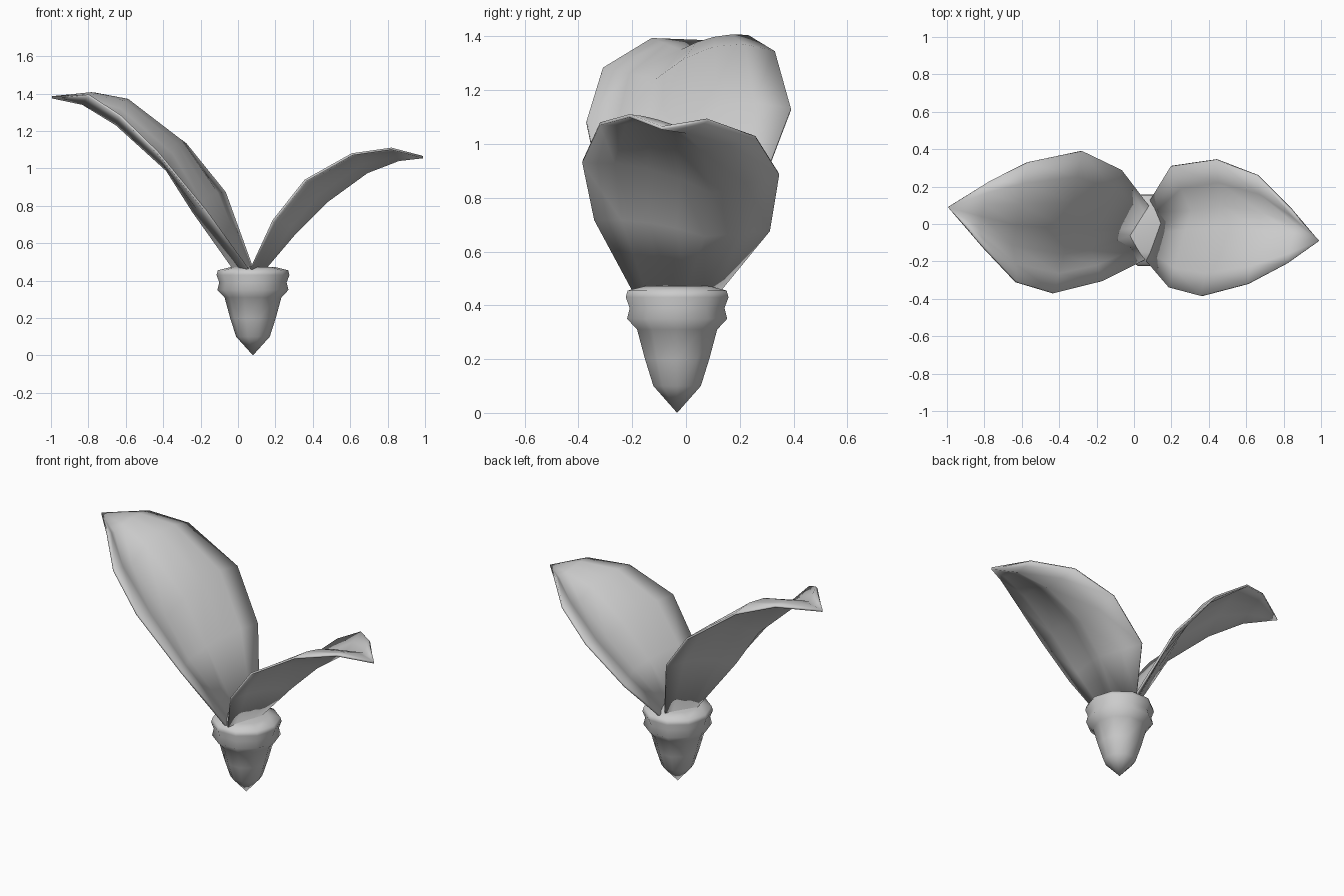
import bpy, bmesh, math
from mathutils import Vector

if "Cube" in bpy.data.objects:
    bpy.data.objects.remove(bpy.data.objects["Cube"])


def finish(name, bm):
    bmesh.ops.remove_doubles(bm, verts=bm.verts, dist=0.0005)
    bmesh.ops.recalc_face_normals(bm, faces=bm.faces)
    for f in bm.faces:
        f.smooth = True
    mesh = bpy.data.meshes.new(name)
    bm.to_mesh(mesh)
    bm.free()
    ob = bpy.data.objects.new(name, mesh)
    bpy.context.collection.objects.link(ob)
    return ob


def skin(bm, rows, closed=False):
    grid = [[bm.verts.new(p) for p in row] for row in rows]
    n = len(grid[0])
    for a, b in zip(grid, grid[1:]):
        for i in range(n if closed else n - 1):
            j = (i + 1) % n
            bm.faces.new((a[i], a[j], b[j], b[i]))


def seed(name, profile, cx, cy, sides):
    bm = bmesh.new()
    rows = []
    for r, z in profile:
        rows.append([(cx + r * math.cos(2 * math.pi * i / sides),
                      cy + 1.03 * r * math.sin(2 * math.pi * i / sides), z)
                     for i in range(sides)])
    skin(bm, rows, closed=True)
    return finish(name, bm)


def wing(name, narrow, crease, broad, bulge, thickness=0.012):
    # each section: narrow flap, groove, then a broad gently bulging blade
    bm = bmesh.new()
    rows = []
    for a, c, b, h in zip(narrow, crease, broad, bulge):
        a, c, b = Vector(a), Vector(c), Vector(b)
        row = [a, a.lerp(c, 0.5)]
        for k in range(5):
            t = k / 4
            row.append(c.lerp(b, t) + Vector((0, 0, 4 * h * t * (1 - t))))
        rows.append(row)
    skin(bm, rows)
    ob = finish(name, bm)
    mod = ob.modifiers.new("thickness", "SOLIDIFY")
    mod.thickness = thickness
    mod.offset = 0
    return ob


# Seed body with a double collar
seed("seed_body",
     [(0, 0), (0.09, 0.10), (0.122, 0.20), (0.152, 0.31), (0.19, 0.35), (0.18, 0.39),
      (0.195, 0.43), (0.188, 0.455), (0.12, 0.472), (0, 0.475)],
     0.08, -0.033, 10)

# Tall left wing
wing("left_wing",
     narrow=[(0.06, -0.19, 0.45), (-0.17, -0.305, 0.77), (-0.43, -0.37, 1.085),
             (-0.63, -0.31, 1.28), (-0.80, -0.13, 1.39), (-0.995, 0.09, 1.38)],
     crease=[(-0.02, -0.06, 0.46), (-0.24, -0.14, 0.77), (-0.38, -0.16, 0.99),
             (-0.65, -0.115, 1.235), (-0.83, -0.02, 1.345), (-0.995, 0.09, 1.38)],
     broad=[(0.075, 0.10, 0.47), (-0.07, 0.29, 0.87), (-0.28, 0.39, 1.13),
            (-0.57, 0.33, 1.34), (-0.77, 0.23, 1.40), (-0.995, 0.09, 1.38)],
     bulge=[0, 0.03, 0.07, 0.07, 0.02, 0])

# Shorter right wing, its flap on the opposite side
wing("right_wing",
     narrow=[(0.09, 0.13, 0.46), (0.20, 0.31, 0.68), (0.44, 0.345, 0.89),
             (0.66, 0.26, 1.025), (0.84, 0.08, 1.09), (0.99, -0.09, 1.06)],
     crease=[(0.14, 0.0, 0.46), (0.31, 0.07, 0.66), (0.47, 0.10, 0.82),
             (0.69, 0.06, 0.98), (0.86, 0.0, 1.045), (0.99, -0.09, 1.06)],
     broad=[(0.07, -0.20, 0.46), (0.19, -0.34, 0.72), (0.36, -0.385, 0.935),
            (0.61, -0.32, 1.075), (0.82, -0.21, 1.105), (0.99, -0.09, 1.06)],
     bulge=[0, 0.02, 0.035, 0.035, 0.01, 0])
